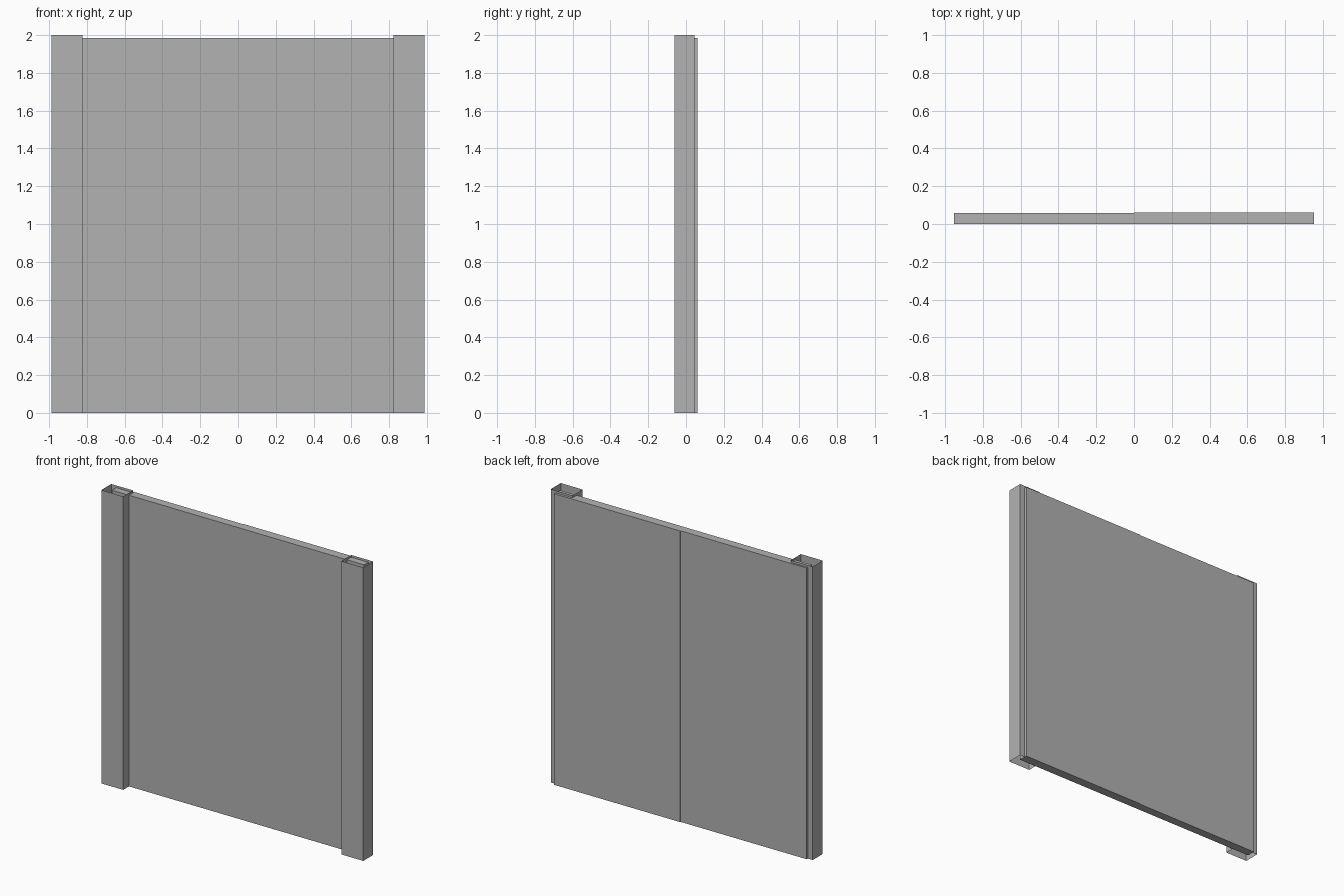
import bpy
import bmesh

if "Cube" in bpy.data.objects:
    bpy.data.objects.remove(bpy.data.objects["Cube"], do_unlink=True)

grey = bpy.data.materials.new("plain_grey")
grey.use_nodes = True
colour = (0.448, 0.448, 0.448, 1)
grey.diffuse_color = colour
grey.node_tree.nodes["Principled BSDF"].inputs["Base Color"].default_value = colour


def box(name, low, high, open_ends=False):
    """Box between two corners; open_ends leaves off the top and bottom."""
    bm = bmesh.new()
    bmesh.ops.create_cube(bm, size=1)
    for v in bm.verts:
        v.co = [high[i] if v.co[i] > 0 else low[i] for i in range(3)]
    bm.normal_update()
    if open_ends:
        caps = [f for f in bm.faces if abs(f.normal.z) > 0.5]
        bmesh.ops.delete(bm, geom=caps, context="FACES_ONLY")
    mesh = bpy.data.meshes.new(name)
    bm.to_mesh(mesh)
    bm.free()
    mesh.materials.append(grey)
    obj = bpy.data.objects.new(name, mesh)
    bpy.context.collection.objects.link(obj)
    return obj


# Hollow side posts, thin sheet walls open at top and bottom
box("left_post", (0.823, -0.062, 0), (0.988, 0.046, 2), open_ends=True)
box("right_post", (-0.988, -0.062, 0), (-0.823, 0.046, 2), open_ends=True)

# Two door panels running into the posts, with a slight step at the middle
box("left_panel", (0, 0, 0), (0.951, 0.062, 1.985))
box("right_panel", (-0.951, 0, 0), (0, 0.058, 1.985))
